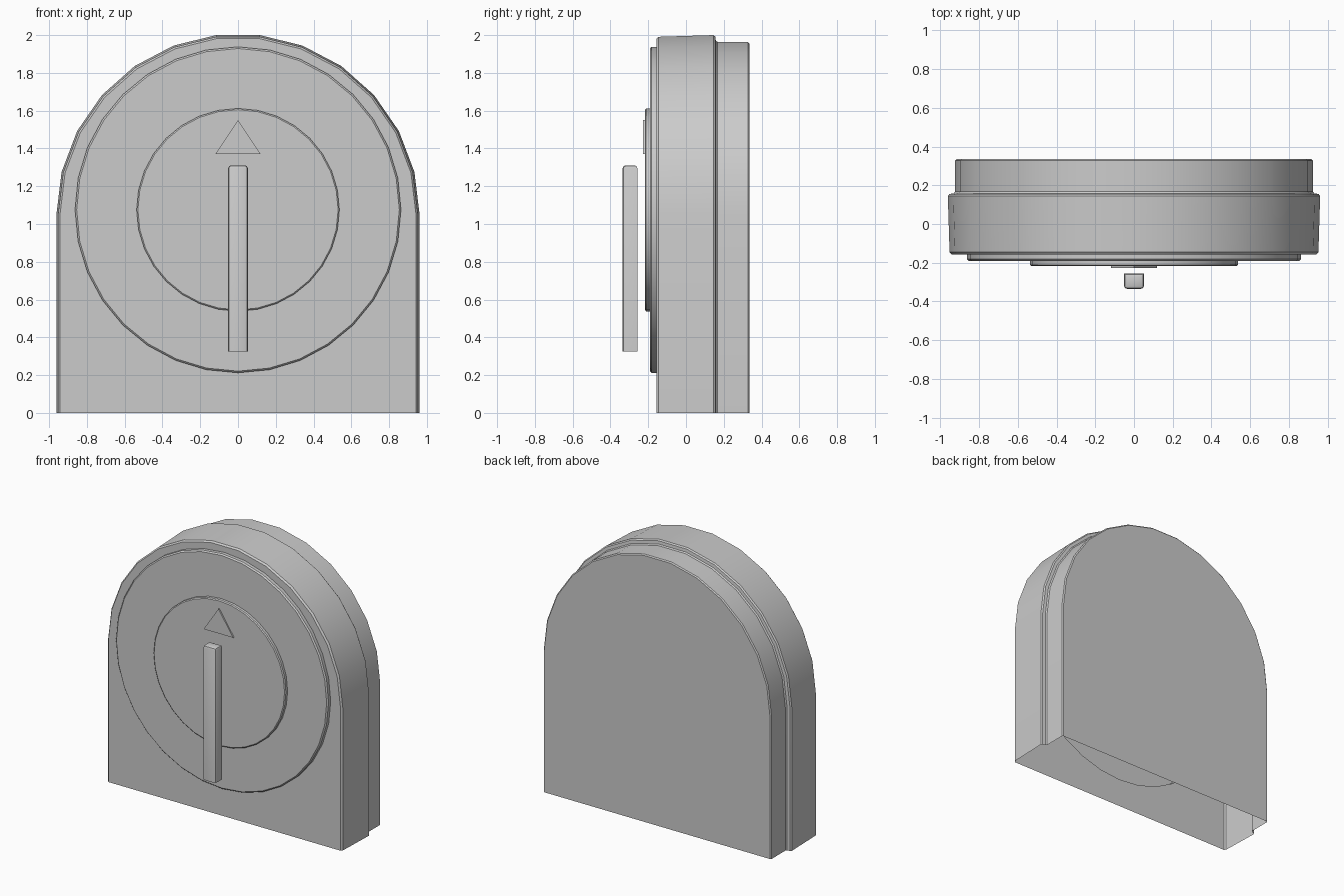
import bpy, bmesh, math

if "Cube" in bpy.data.objects:
    bpy.data.objects.remove(bpy.data.objects["Cube"])

ARCH_Z, DISC_Z = 1.045, 1.075


def finish(bm, name):
    bmesh.ops.recalc_face_normals(bm, faces=bm.faces[:])
    me = bpy.data.meshes.new(name)
    bm.to_mesh(me)
    bm.free()
    ob = bpy.data.objects.new(name, me)
    bpy.context.collection.objects.link(ob)
    bpy.ops.object.select_all(action='DESELECT')
    ob.select_set(True)
    bpy.context.view_layer.objects.active = ob
    bpy.ops.object.shade_smooth_by_angle(angle=math.radians(30))
    return ob


def arch(bm, r, y, segs=13):
    pts = [(r, 0)]
    for i in range(segs + 1):
        a = math.pi * i / segs
        pts.append((r * math.cos(a), ARCH_Z + r * math.sin(a)))
    pts.append((-r, 0))
    return [bm.verts.new((x, y, z)) for x, z in pts]


def circle(bm, r, y, segs=32):
    return [bm.verts.new((r * math.sin(2 * math.pi * i / segs), y,
                          DISC_Z + r * math.cos(2 * math.pi * i / segs)))
            for i in range(segs)]


def loft(bm, rings, closed):
    for a, b in zip(rings, rings[1:]):
        n = len(a)
        for i in range(n if closed else n - 1):
            j = (i + 1) % n
            bm.faces.new((a[i], a[j], b[j], b[i]))


# Housing: arched shell, open underneath, with stepped front discs
bm = bmesh.new()
profile = [(0.917, 0.335), (0.925, 0.328), (0.925, 0.168), (0.932, 0.158),
           (0.954, 0.155), (0.962, 0.145), (0.953, -0.145), (0.943, -0.157)]
shell = [arch(bm, r, y) for r, y in profile]
loft(bm, shell, False)
bm.faces.new(shell[0])

discs = [circle(bm, r, y) for r, y in
         [(0.863, -0.157), (0.863, -0.182), (0.854, -0.191), (0.537, -0.191),
          (0.537, -0.211), (0.530, -0.217)]]
loft(bm, discs, True)
bm.faces.new(discs[-1])

# Front face between the arch outline and the large disc
rim = shell[-1]
bm.edges.new((rim[-1], rim[0]))
edges = [bm.edges.get((lp[i - 1], lp[i])) for lp in (rim, discs[0]) for i in range(len(lp))]
bmesh.ops.triangle_fill(bm, edges=edges, use_beauty=True, normal=(0, -1, 0))
finish(bm, "housing")

# Pointer mark: thin raised triangle on the inner disc
bm = bmesh.new()
tri = [[bm.verts.new((x, y, z)) for x, z in ((-0.12, 1.37), (0.12, 1.37), (0, 1.55))]
       for y in (-0.212, -0.227)]
loft(bm, tri, True)
for t in tri:
    bm.faces.new(t)
finish(bm, "pointer_mark")

# Handle bar: floats in front, rounded everywhere except its lower end
bm = bmesh.new()
bmesh.ops.create_cube(bm, size=1)
for v in bm.verts:
    v.co = (v.co.x * 0.104, -0.296 + v.co.y * 0.078, 0.818 + v.co.z * 0.986)
soft = [e for e in bm.edges if max(v.co.z for v in e.verts) > 1
        and all(v.co.y < -0.3 for v in e.verts) or
        all(v.co.z > 1 for v in e.verts)]
bmesh.ops.bevel(bm, geom=soft, offset=0.016, segments=2, profile=0.5, affect='EDGES')
finish(bm, "handle_bar")
